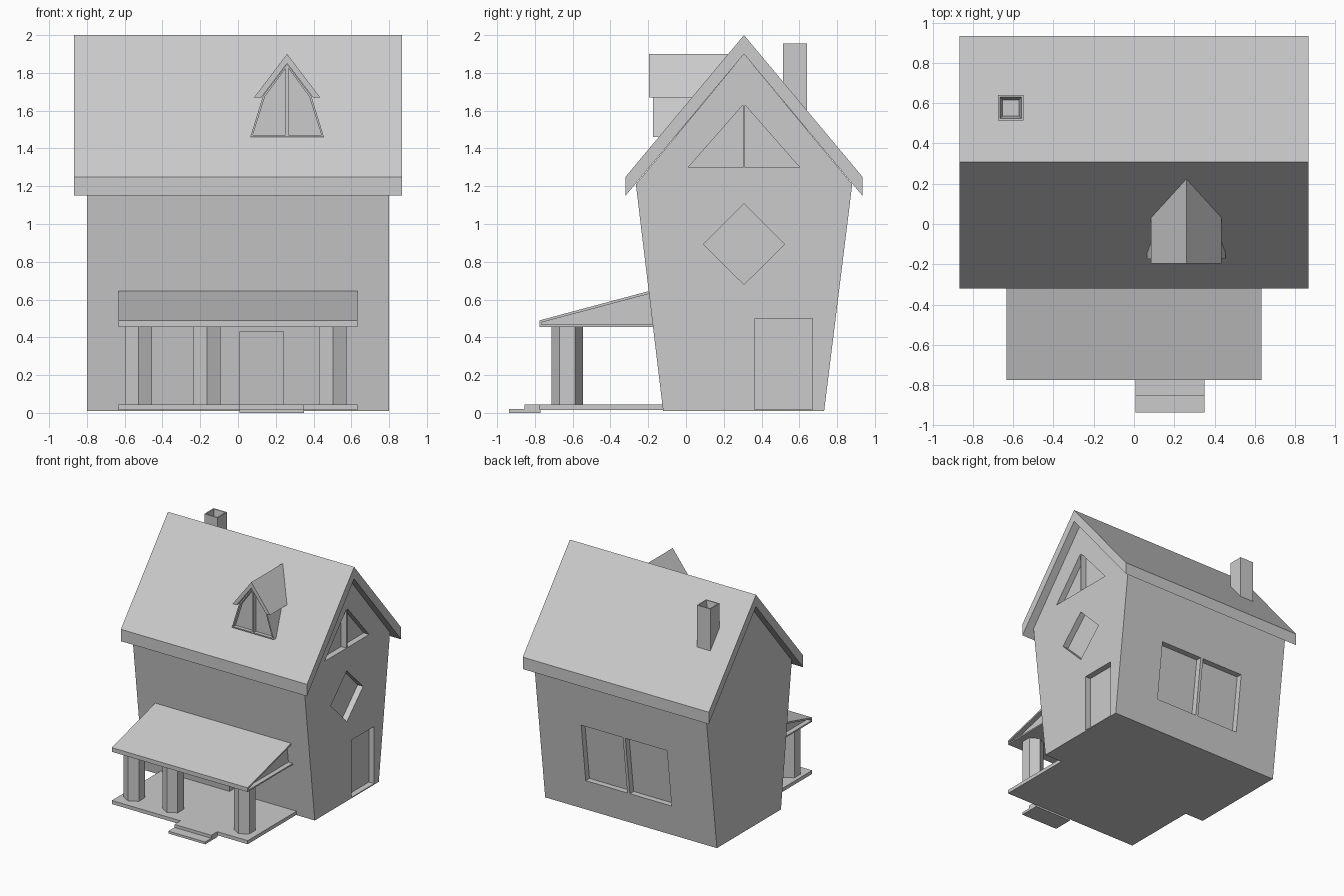
import bpy, bmesh, math
from mathutils import Vector

if "Cube" in bpy.data.objects:
    bpy.data.objects.remove(bpy.data.objects["Cube"])


def finish(name, bm):
    bmesh.ops.recalc_face_normals(bm, faces=bm.faces[:])
    mesh = bpy.data.meshes.new(name)
    bm.to_mesh(mesh)
    bm.free()
    obj = bpy.data.objects.new(name, mesh)
    bpy.context.collection.objects.link(obj)
    return obj


def prism(name, pts, vec):
    """Polygon of 3D points swept along vec."""
    bm = bmesh.new()
    face = bm.faces.new([bm.verts.new(p) for p in pts])
    new = bmesh.ops.extrude_face_region(bm, geom=[face])["geom"]
    verts = [g for g in new if isinstance(g, bmesh.types.BMVert)]
    bmesh.ops.translate(bm, verts=verts, vec=Vector(vec))
    return finish(name, bm)


def along_x(name, yz, x0, x1):
    return prism(name, [(x0, y, z) for y, z in yz], (x1 - x0, 0, 0))


def along_y(name, xz, y0, y1):
    return prism(name, [(x, y0, z) for x, z in xz], (0, y1 - y0, 0))


def box(name, x0, x1, y0, y1, z0, z1):
    return along_x(name, [(y0, z0), (y1, z0), (y1, z1), (y0, z1)], x0, x1)


def cut(target, cutter):
    """Boolean recess, baked; the cutter is removed."""
    mod = target.modifiers.new("recess", "BOOLEAN")
    mod.operation = "DIFFERENCE"
    mod.solver = "EXACT"
    mod.object = cutter
    dg = bpy.context.evaluated_depsgraph_get()
    mesh = bpy.data.meshes.new_from_object(target.evaluated_get(dg))
    target.modifiers.clear()
    target.data = mesh
    bpy.data.objects.remove(cutter)


MID = 0.307          # ridge position in y
DEPTH = 0.05         # recess depth of doors and windows


def front_wall(z):
    return -0.12 - 0.121 * z


def back_wall(z):
    return 0.73 + 0.125 * z


# House body, flaring towards the eaves
house = along_x("house_body", [
    (front_wall(0.01), 0.01), (back_wall(0.01), 0.01), (back_wall(1.2), 1.21),
    (MID, 1.9), (front_wall(1.2), 1.21)], -0.8, 0.8)

# Right gable: split attic window, diamond window, side door
side_shapes = [[(MID + s * 0.005, 1.3), (MID + s * 0.295, 1.3),
                (MID + s * 0.005, 1.63)] for s in (-1, 1)]
side_shapes += [
    [(MID - 0.215, 0.893), (MID, 0.68), (MID + 0.215, 0.893), (MID, 1.108)],
    [(0.365, 0.018), (0.67, 0.018), (0.67, 0.5), (0.365, 0.5)]]
for shape in side_shapes:
    cut(house, along_x("cutter", shape, 0.8 - DEPTH, 0.9))

# Front door and two-pane back window follow the leaning walls
for x0, x1, z0, z1, wall, out in ((0.01, 0.24, 0.045, 0.43, front_wall, -1),
                                  (-0.4, -0.012, 0.27, 0.76, back_wall, 1),
                                  (0.012, 0.4, 0.27, 0.76, back_wall, 1)):
    pts = [(x, wall(z) - out * DEPTH, z)
           for x, z in ((x0, z0), (x1, z0), (x1, z1), (x0, z1))]
    cut(house, prism("cutter", pts, (0, out * 0.2, 0)))

# Main roof
along_x("main_roof", [(-0.32, 1.15), (-0.32, 1.25), (MID, 2.0), (0.934, 1.25),
                      (0.934, 1.15), (MID, 1.9)], -0.867, 0.867)

# Chimney with tapered flue
bm = bmesh.new()
bmesh.ops.create_cube(bm, size=1)
bmesh.ops.scale(bm, vec=(0.125, 0.125, 0.455), verts=bm.verts)
bmesh.ops.translate(bm, vec=(-0.612, 0.577, 1.7275), verts=bm.verts)
top = max(bm.faces, key=lambda f: f.calc_center_median().z)
bmesh.ops.inset_region(bm, faces=[top], thickness=0.014)
bmesh.ops.inset_region(bm, faces=[top], thickness=0.018, depth=-0.1)
finish("chimney", bm)

# Dormer
DX = 0.26
dormer = along_y("dormer_body", [
    (DX - 0.195, 1.46), (DX + 0.195, 1.46), (DX + 0.128, 1.678),
    (DX, 1.848), (DX - 0.128, 1.678)], -0.175, 0.24)
for s in (-1, 1):
    pane = [(DX + s * 0.008, 1.47), (DX + s * 0.182, 1.47),
            (DX + s * 0.117, 1.675), (DX + s * 0.008, 1.823)]
    cut(dormer, along_y("cutter", pane, -0.3, -0.145))
along_y("dormer_roof", [
    (DX - 0.175, 1.67), (DX, 1.9), (DX + 0.175, 1.67), (DX + 0.137, 1.67),
    (DX, 1.85), (DX - 0.137, 1.67)], -0.195, 0.24)

# Porch floor and steps
box("porch_floor", -0.633, 0.633, -0.775, -0.1, 0.015, 0.045)
box("upper_step", 0.007, 0.35, -0.855, -0.77, 0.016, 0.045)
box("lower_step", 0.007, 0.35, -0.937, -0.77, 0.0, 0.02)

# Porch roof with recessed side triangles
porch_roof = along_x("porch_roof", [
    (-0.775, 0.455), (-0.775, 0.49), (-0.15, 0.657), (-0.15, 0.455)],
    -0.633, 0.633)
for s in (-1, 1):
    cut(porch_roof, along_x("cutter", [
        (-0.765, 0.467), (-0.765, 0.479), (-0.14, 0.645), (-0.14, 0.467)],
        s * 0.593, s * 0.75))

# Hexagonal porch columns
for i, cx in enumerate((-0.527, -0.165, 0.502)):
    ring = [(cx + 0.083 * math.sin(a), -0.628 + 0.083 * math.cos(a), 0.04)
            for a in (k * math.pi / 3 for k in range(6))]
    prism(f"porch_column_{i + 1}", ring, (0, 0, 0.42))
